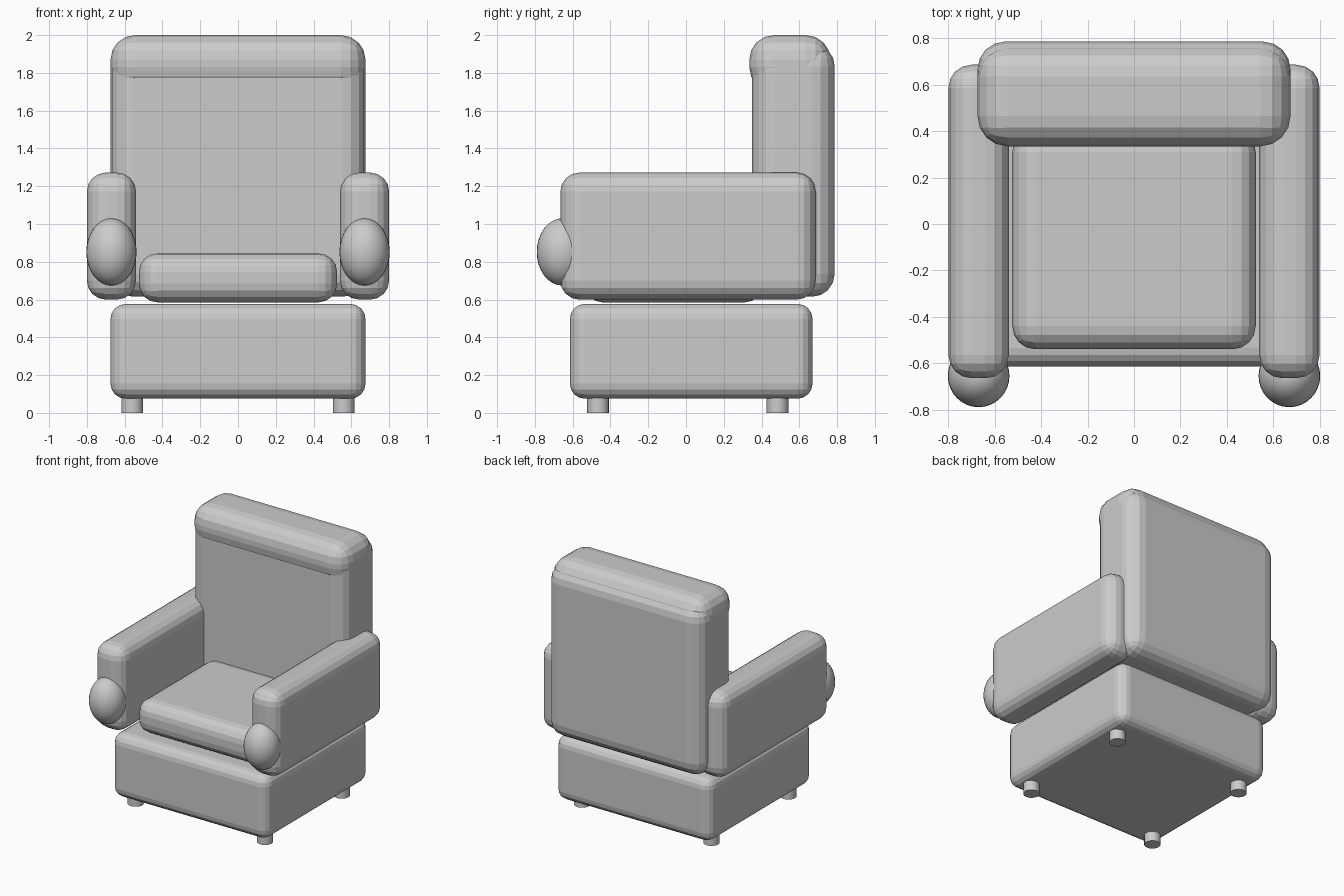
import bpy, math

if "Cube" in bpy.data.objects:
    bpy.data.objects.remove(bpy.data.objects["Cube"])

grey = bpy.data.materials.new("grey fabric")
grey.diffuse_color = (0.6, 0.6, 0.6, 1)
grey.use_nodes = True
grey.node_tree.nodes["Principled BSDF"].inputs["Base Color"].default_value = grey.diffuse_color


def finish(name):
    ob = bpy.context.object
    ob.name = name
    ob.data.materials.append(grey)
    bpy.ops.object.transform_apply(location=False, rotation=False, scale=True)
    return ob


def cushion(name, x, y, z, radius):
    """Rounded box spanning the given (min, max) ranges."""
    spans = (x, y, z)
    bpy.ops.mesh.primitive_cube_add(size=1, location=[(a + b) / 2 for a, b in spans])
    bpy.context.object.scale = [b - a for a, b in spans]
    ob = finish(name)
    mod = ob.modifiers.new("round", 'BEVEL')
    mod.width = radius
    mod.segments = 4
    return ob


# Upholstered body
cushion("base", (-0.675, 0.675), (-0.615, 0.67), (0.075, 0.577), 0.08)
cushion("seat_cushion", (-0.525, 0.525), (-0.54, 0.41), (0.585, 0.845), 0.1)
cushion("backrest", (-0.675, 0.675), (0.35, 0.787), (0.615, 1.955), 0.12)
cushion("headrest", (-0.675, 0.675), (0.335, 0.765), (1.70, 2.0), 0.13)

for side, s in (("left", -1), ("right", 1)):
    # Arm with a rounded knob at its front
    cushion(side + "_arm", sorted((s * 0.54, s * 0.80)), (-0.665, 0.687), (0.60, 1.272), 0.1)
    bpy.ops.mesh.primitive_uv_sphere_add(segments=32, ring_count=16, radius=1,
                                         location=(s * 0.67, -0.655, 0.852))
    bpy.context.object.scale = (0.133, 0.135, 0.178)
    finish(side + "_arm_knob")
    bpy.ops.object.shade_smooth()
    # Short round feet
    for end, y in (("front", -0.465), ("back", 0.485)):
        bpy.ops.mesh.primitive_cylinder_add(vertices=16, radius=0.058, depth=0.1,
                                            location=(s * 0.56, y, 0.05))
        finish(f"{end}_{side}_foot")
        bpy.ops.object.shade_smooth_by_angle(angle=math.radians(40))
